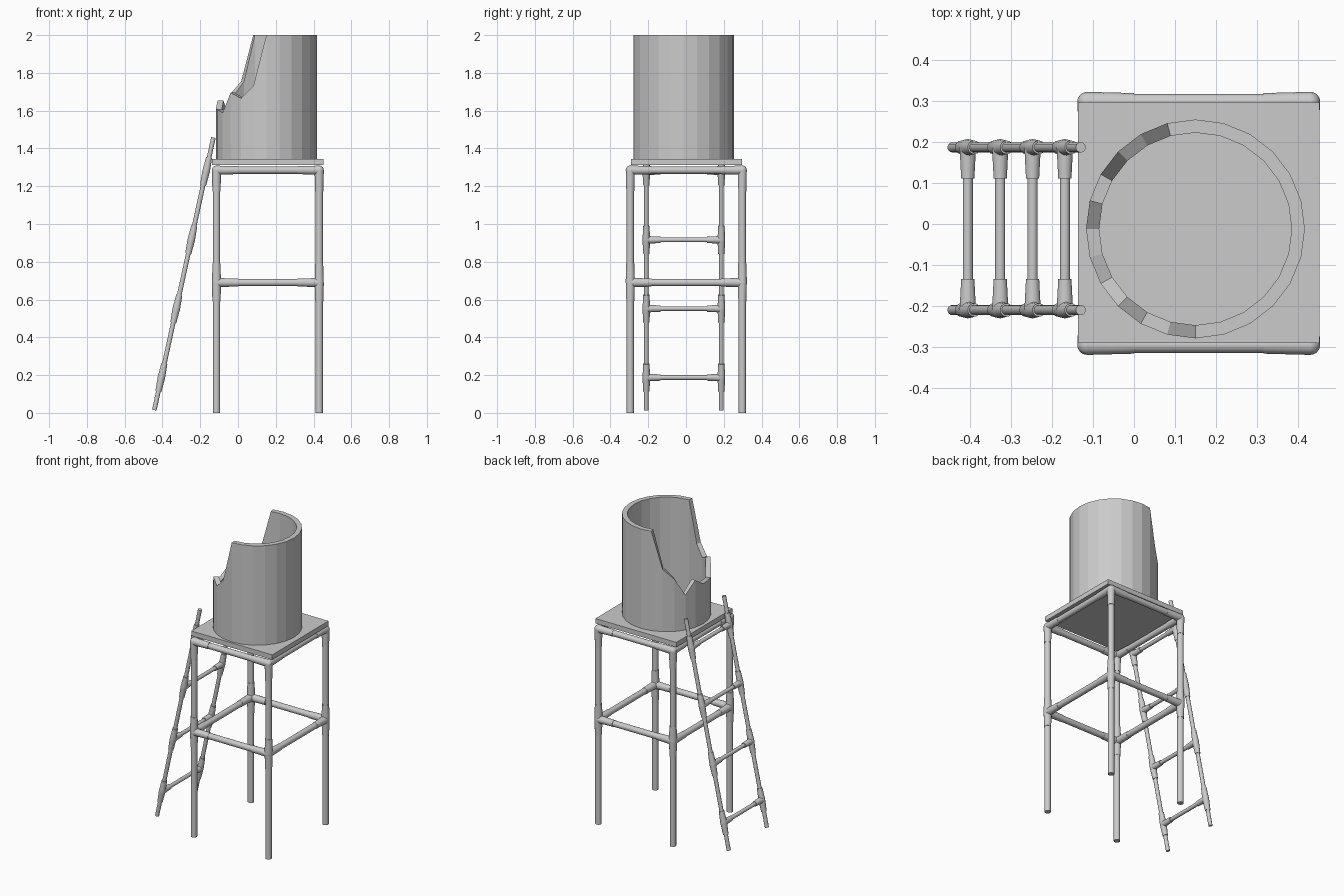
import bpy, bmesh
from math import cos, sin, radians
from mathutils import Vector

if "Cube" in bpy.data.objects:
    bpy.data.objects.remove(bpy.data.objects["Cube"])

SIDES = 14


def make_object(name, bm, angle=None):
    bmesh.ops.recalc_face_normals(bm, faces=bm.faces)
    me = bpy.data.meshes.new(name)
    bm.to_mesh(me)
    bm.free()
    ob = bpy.data.objects.new(name, me)
    bpy.context.collection.objects.link(ob)
    if angle:
        bpy.ops.object.select_all(action='DESELECT')
        ob.select_set(True)
        bpy.context.view_layer.objects.active = ob
        bpy.ops.object.shade_smooth_by_angle(angle=radians(angle))
    return ob


def tube(bm, a, b, r1, r2=None):
    """Capped cylinder or cone from a to b."""
    a, b = Vector(a), Vector(b)
    d = b - a
    res = bmesh.ops.create_cone(bm, cap_ends=True, segments=SIDES, radius1=r1,
                                radius2=r1 if r2 is None else r2, depth=d.length)
    rot = Vector((0, 0, 1)).rotation_difference(d).to_matrix()
    for v in res['verts']:
        v.co = rot @ v.co + (a + b) / 2


def fitting(name, centre, arms, r_in, r_out):
    """Pipe joint: a ball with tapered sleeves along each arm vector."""
    bm = bmesh.new()
    c = Vector(centre)
    ball = bmesh.ops.create_uvsphere(bm, u_segments=SIDES, v_segments=8, radius=r_in)
    bmesh.ops.translate(bm, verts=ball['verts'], vec=c)
    for arm in arms:
        tube(bm, c, c + Vector(arm), r_in, r_out)
    make_object(name, bm, 40)


def pipe(name, a, b, r):
    bm = bmesh.new()
    tube(bm, a, b, r)
    make_object(name, bm, 40)


# Platform board
bm = bmesh.new()
bmesh.ops.create_cube(bm, size=1)
for v in bm.verts:
    v.co = Vector((v.co.x * 0.59 + 0.158, v.co.y * 0.587 + 0.003, v.co.z * 0.032 + 1.329))
make_object("platform", bm)

# Broken tank: 24-sided wall whose rim height varies by angle
RIM = {120: 1.755, 135: 1.69, 150: 1.575, 165: 1.655, 180: 1.61, 195: 1.605,
       210: 1.59, 225: 1.695, 240: 1.665, 255: 1.73}
bm = bmesh.new()
rings = []
for a in range(0, 360, 15):
    c, s, top = cos(radians(a)), sin(radians(a)), RIM.get(a, 2.0)
    rings.append([bm.verts.new((0.15 + r * c, -0.012 + r * s, z))
                  for r, z in ((0.267, 1.345), (0.267, top), (0.235, top), (0.235, 1.345))])
for i in range(24):
    p, q = rings[i], rings[(i + 1) % 24]
    for j in range(4):
        k = (j + 1) % 4
        bm.faces.new((p[j], q[j], q[k], p[k]))
make_object("broken_tank", bm)

# Stand: four legs with joints, and rails at two heights
X = (-0.114, 0.430)
Y = (-0.295, 0.298)
MID, TOP, PIPE = 0.69, 1.285, 0.0195
for i, x in enumerate(X):
    for j, y in enumerate(Y):
        sx, sy = (1, -1)[i] * 0.114, (1, -1)[j] * 0.112
        tag = ("left", "right")[i] + "_" + ("front", "back")[j]
        pipe(tag + "_leg", (x, y, 0), (x, y, TOP), PIPE)
        fitting(tag + "_elbow", (x, y, TOP), ((sx, 0, 0), (0, sy, 0), (0, 0, -0.114)), 0.0245, 0.0215)
        fitting(tag + "_tee", (x, y, MID),
                ((sx, 0, 0), (0, sy, 0), (0, 0, 0.1), (0, 0, -0.1)), 0.0245, 0.0215)
for z, tag in ((MID, "middle"), (TOP, "top")):
    for y, side in zip(Y, ("front", "back")):
        pipe(f"{tag}_{side}_rail", (X[0], y, z), (X[1], y, z), PIPE)
    for x, side in zip(X, ("left", "right")):
        pipe(f"{tag}_{side}_rail", (x, Y[0], z), (x, Y[1], z), PIPE)

# Leaning ladder
FOOT, HEAD = Vector((-0.443, 0, 0.015)), Vector((-0.130, 0, 1.458))
along = (HEAD - FOOT).normalized()
LY = (-0.210, 0.187)
for y, side in zip(LY, ("front", "back")):
    off = Vector((0, y, 0))
    pipe(f"ladder_{side}_rail", FOOT + off, HEAD + off, 0.0125)
for n, z in enumerate((0.187, 0.552, 0.916, 1.279)):
    c = FOOT + (HEAD - FOOT) * ((z - FOOT.z) / (HEAD.z - FOOT.z))
    pipe(f"ladder_rung_{n + 1}", c + Vector((0, LY[0], 0)), c + Vector((0, LY[1], 0)), 0.0125)
    for y, d, side in ((LY[0], 1, "front"), (LY[1], -1, "back")):
        fitting(f"ladder_{side}_tee_{n + 1}", c + Vector((0, y, 0)),
                (along * 0.075, along * -0.075, Vector((0, d * 0.076, 0))), 0.0205, 0.0165)
